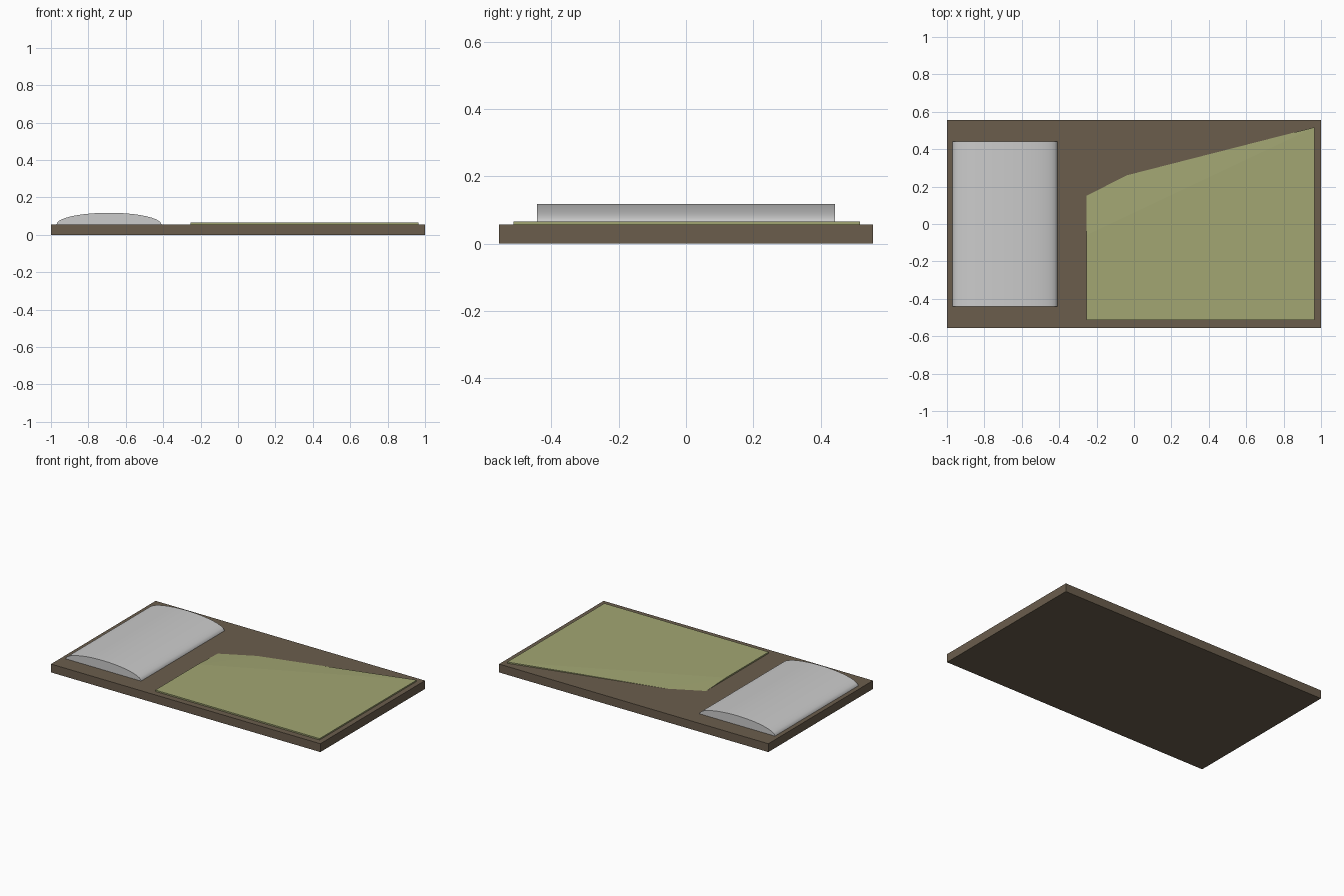
import bpy, bmesh, math

if "Cube" in bpy.data.objects:
    bpy.data.objects.remove(bpy.data.objects["Cube"])


def make_object(name, bm, color=None):
    bmesh.ops.recalc_face_normals(bm, faces=bm.faces[:])
    mesh = bpy.data.meshes.new(name)
    bm.to_mesh(mesh)
    bm.free()
    obj = bpy.data.objects.new(name, mesh)
    bpy.context.collection.objects.link(obj)
    if color:
        mat = bpy.data.materials.new(name + "_colour")
        mat.diffuse_color = (*color, 1)
        mat.use_nodes = True
        mat.node_tree.nodes["Principled BSDF"].inputs["Base Color"].default_value = mat.diffuse_color
        mesh.materials.append(mat)
    return obj


def prism(points, offset):
    """Closed solid: a polygon extruded along the offset vector."""
    bm = bmesh.new()
    face = bm.faces.new([bm.verts.new(p) for p in points])
    ext = bmesh.ops.extrude_face_region(bm, geom=[face], use_keep_orig=True)
    moved = [v for v in ext["geom"] if isinstance(v, bmesh.types.BMVert)]
    bmesh.ops.translate(bm, verts=moved, vec=offset)
    return bm


TOP = 0.056      # top of the mattress base
SHEET = 0.065    # top of the blanket

# mattress base
base = prism([(-1, -0.555, 0), (1, -0.555, 0), (1, 0.555, 0), (-1, 0.555, 0)], (0, 0, TOP))
make_object("bed_base", base, (0.145, 0.11, 0.073))

# pillow: half ellipse profile swept across the bed
N = 20
arc = [(-0.69 + 0.28 * math.cos(math.pi * i / N), -0.442,
        TOP + 0.062 * math.sin(math.pi * i / N)) for i in range(N + 1)]
pillow = make_object("pillow", prism(arc, (0, 0.884, 0)))
bpy.context.view_layer.objects.active = pillow
pillow.select_set(True)
bpy.ops.object.shade_smooth_by_angle(angle=math.radians(30))

# blanket: flat sheet whose turned-down corner slopes into the base
bm = bmesh.new()
front = [(-0.255, -0.513), (0.965, -0.513), (0.965, 0.517), (-0.255, -0.06)]
low = [bm.verts.new((x, y, TOP)) for x, y in front]
high = [bm.verts.new((x, y, SHEET)) for x, y in front]
hem_a = bm.verts.new((-0.04, 0.26, TOP))
hem_b = bm.verts.new((-0.255, 0.15, TOP))
bm.faces.new(high)
bm.faces.new(low[:3] + [hem_a, hem_b, low[3]])
for i in range(3):
    if i < 2:
        bm.faces.new([low[i], low[i + 1], high[i + 1], high[i]])
bm.faces.new([low[3], low[0], high[0], high[3]])
bm.faces.new([high[3], low[3], hem_b])
bm.faces.new([high[2], low[2], hem_a])
bm.faces.new([high[3], high[2], hem_a])
bm.faces.new([high[3], hem_a, hem_b])
make_object("blanket", bm, (0.36, 0.38, 0.17))
